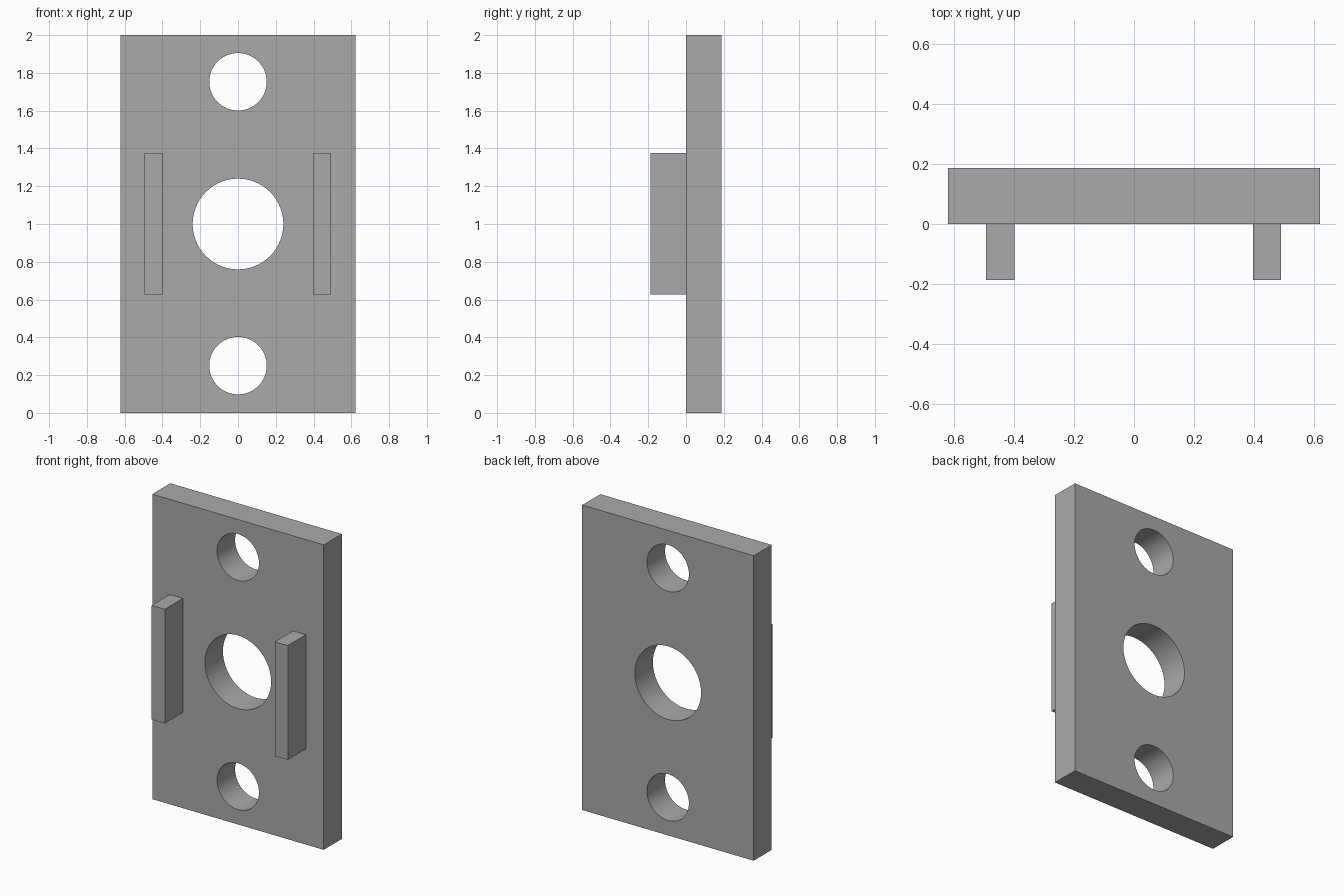
import bpy
import math

if "Cube" in bpy.data.objects:
    bpy.data.objects.remove(bpy.data.objects["Cube"], do_unlink=True)

grey = bpy.data.materials.new("plain_grey")
grey.use_nodes = True
colour = (0.4, 0.4, 0.4, 1)
grey.diffuse_color = colour
grey.node_tree.nodes["Principled BSDF"].inputs["Base Color"].default_value = colour


def box(name, low, high):
    """Box between two opposite corners."""
    centre = [(a + b) / 2 for a, b in zip(low, high)]
    bpy.ops.mesh.primitive_cube_add(size=1, location=centre)
    obj = bpy.context.object
    obj.name = name
    obj.scale = [b - a for a, b in zip(low, high)]
    bpy.ops.object.transform_apply(location=False, rotation=False, scale=True)
    obj.data.materials.append(grey)
    return obj


def drill(target, radius, z):
    """Cut a round hole through the target from front to back."""
    bpy.ops.mesh.primitive_cylinder_add(
        vertices=96, radius=radius, depth=1,
        location=(0, 0, z), rotation=(math.pi / 2, 0, 0))
    cutter = bpy.context.object
    cutter.name = "hole_cutter"
    cutter.hide_render = True
    cutter.data.materials.append(grey)
    bpy.context.view_layer.objects.active = target
    cut = target.modifiers.new("hole", "BOOLEAN")
    cut.operation = "DIFFERENCE"
    cut.solver = "EXACT"
    cut.object = cutter
    bpy.ops.object.modifier_apply(modifier=cut.name)
    bpy.data.objects.remove(cutter, do_unlink=True)


# Upright plate with a large centre hole and two smaller ones
plate = box("plate", (-0.622, 0, 0), (0.622, 0.187, 2))
for radius, z in ((0.152, 0.25), (0.24, 1.0), (0.152, 1.753)):
    drill(plate, radius, z)

bpy.ops.object.select_all(action="DESELECT")
plate.select_set(True)
bpy.context.view_layer.objects.active = plate
bpy.ops.object.shade_smooth_by_angle(angle=math.radians(30))

# Pair of upright ribs on the front
box("right_rib", (-0.495, -0.187, 0.627), (-0.4, 0, 1.376))
box("left_rib", (0.398, -0.187, 0.627), (0.492, 0, 1.376))
